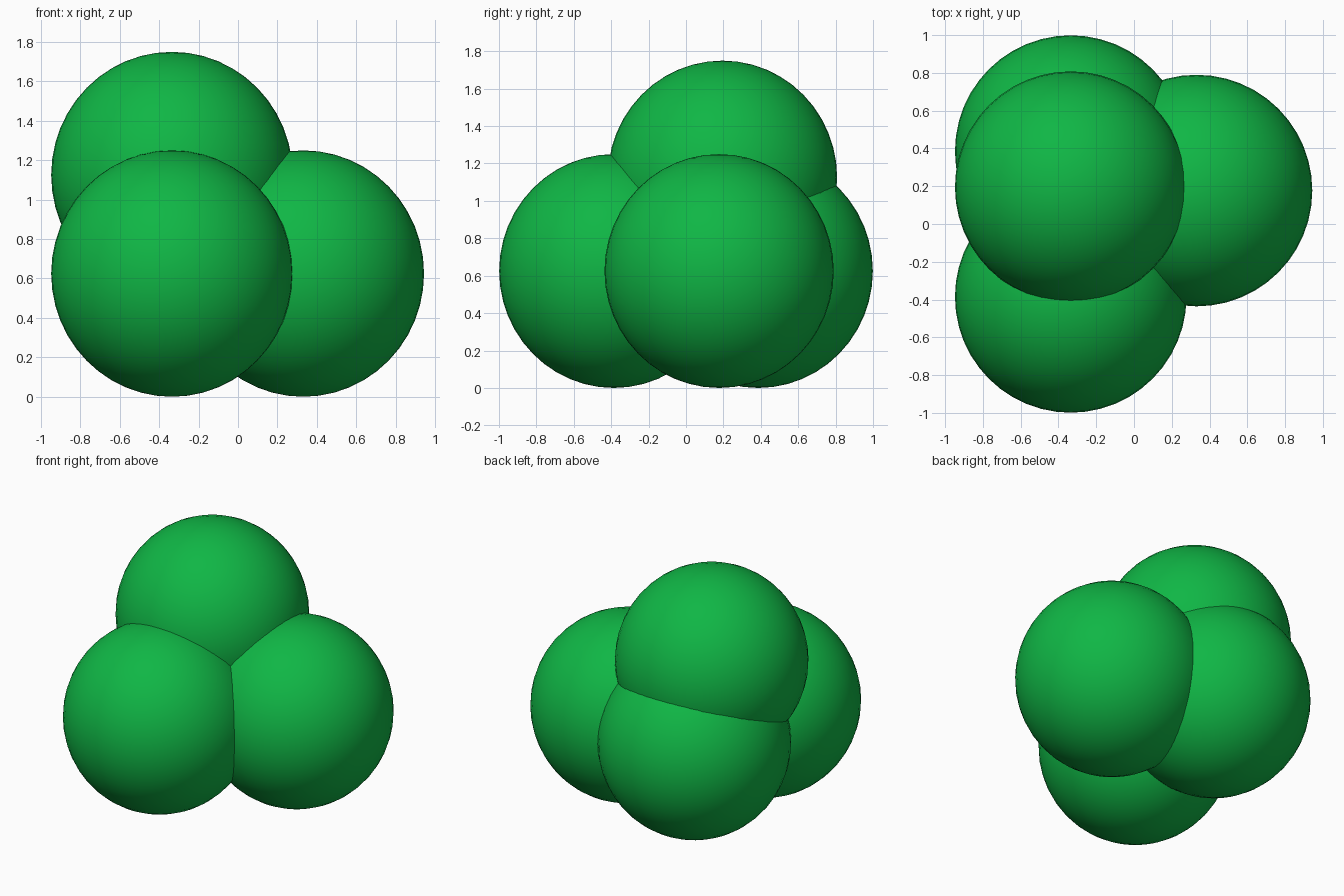
import bpy

if "Cube" in bpy.data.objects:
    bpy.data.objects.remove(bpy.data.objects["Cube"])

green = bpy.data.materials.new("green")
green.diffuse_color = (0.005, 0.47, 0.06, 1.0)
green.use_nodes = True
green.node_tree.nodes["Principled BSDF"].inputs["Base Color"].default_value = green.diffuse_color

R_SIDE, R_UP = 0.613, 0.625   # balls are very slightly taller than wide

# Three balls on the ground and one stacked on top
BALLS = {
    "front_ball": (-0.335, -0.386, 0.625),
    "back_ball": (-0.335, 0.386, 0.625),
    "right_ball": (0.331, 0.177, 0.625),
    "top_ball": (-0.335, 0.195, 1.125),
}


def add_ball(name, centre):
    bpy.ops.mesh.primitive_uv_sphere_add(segments=48, ring_count=24, radius=1, location=centre)
    ball = bpy.context.object
    ball.name = name
    ball.scale = (R_SIDE, R_SIDE, R_UP)
    bpy.ops.object.transform_apply(location=False, rotation=False, scale=True)
    bpy.ops.object.shade_smooth()
    ball.data.materials.append(green)


for name, centre in BALLS.items():
    add_ball(name, centre)
